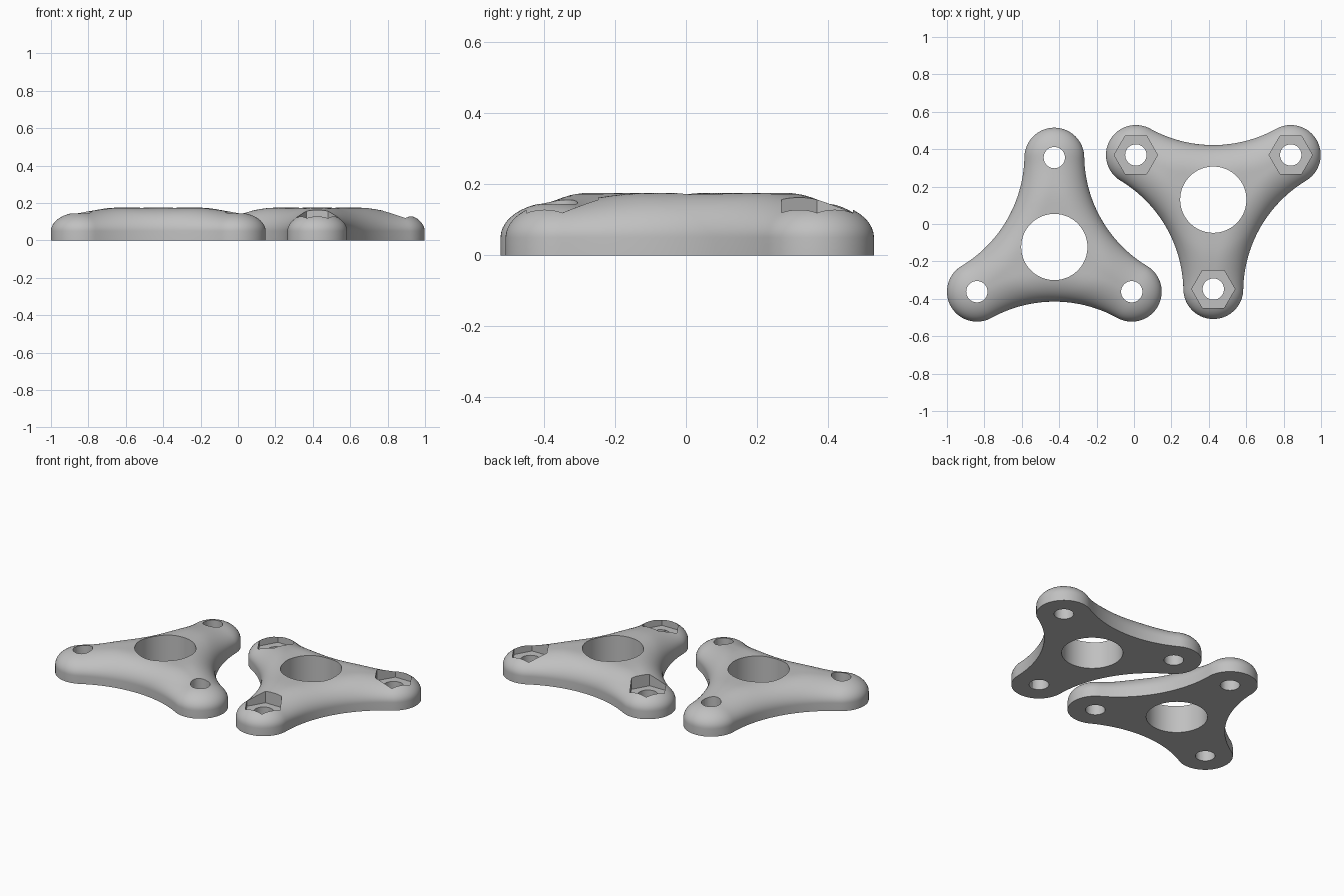
import bpy, bmesh
from math import sin, cos, pi, radians, sqrt, atan2
from mathutils import Vector

if "Cube" in bpy.data.objects:
    bpy.data.objects.remove(bpy.data.objects["Cube"], do_unlink=True)

ARM, LOBE_R, WAIST = 0.478, 0.16, 0.292      # lobe distance, lobe radius, waist distance
BORE_R, HOLE_R, HEX_R = 0.177, 0.057, 0.116
EDGE_Z, TOP_Z, LOBE_Z, FLOOR_Z = 0.05, 0.175, 0.15, 0.085
FILLET = 0.157

# Concave side arcs are tangent to both neighbouring lobes
lx, ly = ARM * sin(pi / 3), ARM * cos(pi / 3)
k = WAIST - LOBE_R
ARC_D = (lx * lx + ly * ly - k * k) / (2 * (ly - k))
ARC_R = ARC_D - WAIST

grey = bpy.data.materials.new("plain grey")
grey.use_nodes = True
grey.diffuse_color = (0.53, 0.53, 0.53, 1)
grey.node_tree.nodes["Principled BSDF"].inputs["Base Color"].default_value = (0.53, 0.53, 0.53, 1)


def polar(r, a):
    return Vector((r * cos(a), r * sin(a)))


def outline(turn, n_lobe=36, n_arc=30):
    """Closed outline, anticlockwise: lobe arc, then concave arc, three times."""
    pts = []
    for i in range(3):
        a = turn + i * 2 * pi / 3
        lobe, side = polar(ARM, a), polar(ARC_D, a + pi / 3)
        nxt = polar(ARM, a + 2 * pi / 3)
        d = side - lobe
        half = (atan2(d.y, d.x) - a) % (2 * pi)
        pts += [lobe + polar(LOBE_R, a - half + 2 * half * j / n_lobe) for j in range(n_lobe + 1)]
        s, e = lobe - side, nxt - side
        a0 = atan2(s.y, s.x)
        sweep = (atan2(e.y, e.x) - a0 + pi) % (2 * pi) - pi
        pts += [side + polar(ARC_R, a0 + sweep * j / n_arc) for j in range(1, n_arc)]
    return pts


def height(p, turn):
    """Rounded top, falling from the crown to the lobes and over the edge."""
    dist = 1.0
    for i in range(3):
        a = turn + i * 2 * pi / 3
        q = p - polar(ARM, a)
        if q.dot(polar(1, a)) > 0 and q.length < LOBE_R * 1.05:
            dist = min(dist, LOBE_R - q.length)
        else:
            dist = min(dist, (p - polar(ARC_D, a + pi / 3)).length - ARC_R)
    s = min(max((p.length - 0.25) / 0.25, 0), 1)
    crown = TOP_Z - (TOP_Z - LOBE_Z) * s * s * (3 - 2 * s)
    u = 1 - min(max(dist / FILLET, 0), 1)
    return EDGE_Z + (crown - EDGE_Z) * sqrt(1 - u * u)


def prism(name, radius, sides, z0, z1, centre):
    bpy.ops.mesh.primitive_cylinder_add(vertices=sides, radius=radius, depth=z1 - z0,
                                        location=(centre.x, centre.y, (z0 + z1) / 2),
                                        rotation=(0, 0, pi / 2 if sides == 6 else 0))
    ob = bpy.context.object
    ob.name = name
    ob.hide_render = True
    return ob


def cut(target, cutter):
    mod = target.modifiers.new("cut", 'BOOLEAN')
    mod.operation, mod.solver, mod.object = 'DIFFERENCE', 'EXACT', cutter
    bpy.context.view_layer.objects.active = target
    bpy.ops.object.modifier_apply(modifier=mod.name)
    bpy.data.objects.remove(cutter, do_unlink=True)


def plate(name, centre, turn, pockets, rings=20):
    # Body: rings from the round bore to the outline, over a flat base
    bm = bmesh.new()
    edge = outline(turn)
    n = len(edge)
    loops = [[bm.verts.new((*(p.normalized() * BORE_R), 0)) for p in edge]]
    for j in range(rings + 1):
        t = 1 - (1 - j / rings) ** 2
        flat = [(p.normalized() * BORE_R).lerp(p, t) for p in edge]
        loops.append([bm.verts.new((q.x, q.y, height(q, turn))) for q in flat])
    loops.append([bm.verts.new((p.x, p.y, 0)) for p in edge])
    for a, b in zip(loops, loops[1:] + loops[:1]):
        for i in range(n):
            m = (i + 1) % n
            bm.faces.new((a[i], b[i], b[m], a[m]))
    bmesh.ops.recalc_face_normals(bm, faces=bm.faces)
    mesh = bpy.data.meshes.new(name)
    bm.to_mesh(mesh)
    bm.free()
    ob = bpy.data.objects.new(name, mesh)
    bpy.context.collection.objects.link(ob)
    ob.location = (centre[0], centre[1], 0)
    mesh.materials.append(grey)
    bpy.context.view_layer.update()

    # Bolt holes and hexagonal nut pockets
    for i in range(3):
        c = Vector(centre) + polar(ARM, turn + i * 2 * pi / 3)
        cut(ob, prism("hole_cutter", HOLE_R, 40, -0.1, 0.4, c))
        if pockets:
            cut(ob, prism("pocket_cutter", HEX_R, 6, FLOOR_Z, 0.4, c))

    bpy.ops.object.select_all(action='DESELECT')
    ob.select_set(True)
    bpy.context.view_layer.objects.active = ob
    bpy.ops.object.shade_smooth_by_angle(angle=radians(35))
    ob.data.materials.clear()
    ob.data.materials.append(grey)
    return ob


plate("plain_plate", (-0.426, -0.123), radians(90), False)
plate("nut_plate", (0.424, 0.130), radians(-90), True)
